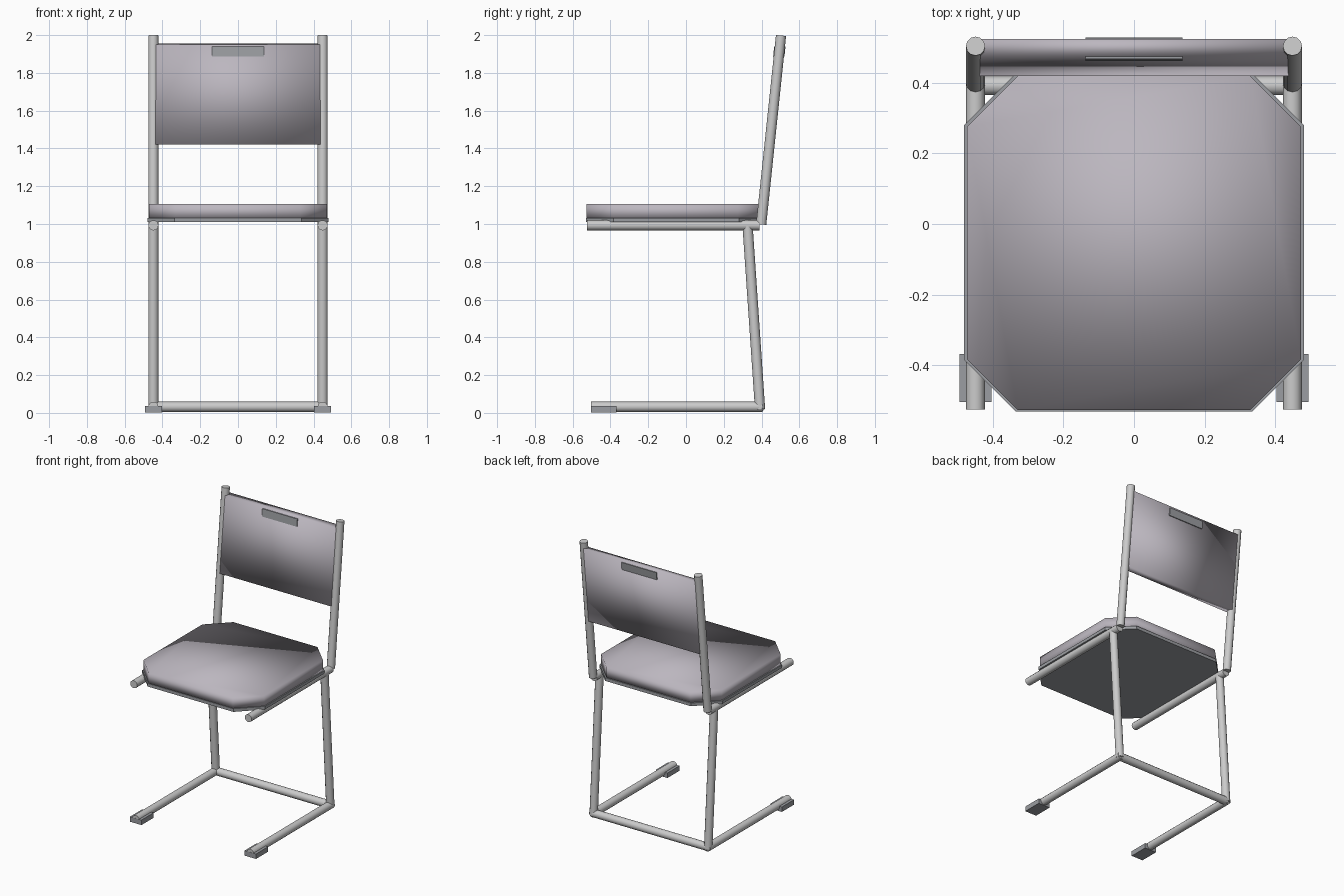
import bpy, bmesh, math
from mathutils import Vector

if "Cube" in bpy.data.objects:
    bpy.data.objects.remove(bpy.data.objects["Cube"])

R = 0.027    # tube radius
X = 0.448    # tube offset from the centre line


def finish(name, bm, angle=None, color=None):
    bmesh.ops.recalc_face_normals(bm, faces=bm.faces)
    mesh = bpy.data.meshes.new(name)
    bm.to_mesh(mesh)
    bm.free()
    ob = bpy.data.objects.new(name, mesh)
    bpy.context.collection.objects.link(ob)
    if color:
        mat = bpy.data.materials.new(name + "_mat")
        mat.diffuse_color = color
        mat.use_nodes = True
        mat.node_tree.nodes["Principled BSDF"].inputs["Base Color"].default_value = mat.diffuse_color
        mesh.materials.append(mat)
    if angle:
        bpy.ops.object.select_all(action='DESELECT')
        ob.select_set(True)
        bpy.context.view_layer.objects.active = ob
        bpy.ops.object.shade_smooth_by_angle(angle=math.radians(angle))
    return ob


def tube(name, a, b):
    a, b = Vector(a), Vector(b)
    bm = bmesh.new()
    bmesh.ops.create_cone(bm, cap_ends=True, segments=12, radius1=R, radius2=R, depth=(b - a).length)
    bm.transform(Vector((0, 0, 1)).rotation_difference(b - a).to_matrix().to_4x4())
    bmesh.ops.translate(bm, verts=bm.verts, vec=(a + b) / 2)
    return finish(name, bm, 40)


def prism(name, pts, vec, angle=None, color=None):
    bm = bmesh.new()
    face = bm.faces.new([bm.verts.new(p) for p in pts])
    ext = bmesh.ops.extrude_face_region(bm, geom=[face], use_keep_orig=True)
    top = [v for v in ext['geom'] if isinstance(v, bmesh.types.BMVert)]
    bmesh.ops.translate(bm, verts=top, vec=vec)
    return finish(name, bm, angle, color)


def octagon(x, y0, y1, c, z):
    return [(-x, y0 + c, z), (-x + c, y0, z), (x - c, y0, z), (x, y0 + c, z),
            (x, y1 - c, z), (x - c, y1, z), (-x + c, y1, z), (-x, y1 - c, z)]


def box(name, x0, x1, y0, y1, z0, z1, color=None):
    return prism(name, [(x0, y0, z0), (x1, y0, z0), (x1, y1, z0), (x0, y1, z0)],
                 (0, 0, z1 - z0), color=color)


FABRIC = (0.50, 0.47, 0.52, 1)
DARK = (0.33, 0.34, 0.36, 1)

# Cantilever tube frame, both sides
for side, s in (("left", -1), ("right", 1)):
    x = s * X
    tube(side + "_floor_rail", (x, -0.502, 0.032), (x, 0.405, 0.032))
    tube(side + "_leg", (x, 0.392, 0.02), (x, 0.326, 0.99))
    tube(side + "_seat_rail", (x, -0.525, 0.993), (x, 0.39, 0.993))
    tube(side + "_back_post", (x, 0.398, 0.998), (x, 0.503, 1.998))
    # Foot pad at the front of the floor rail
    box(side + "_foot_pad", x - 0.045, x + 0.045, -0.503, -0.368, 0.002, 0.037, DARK)
tube("rear_crossbar", (-X, 0.391, 0.032), (X, 0.391, 0.032))

# Seat plate and cushion
prism("seat_plate", octagon(0.48, -0.53, 0.425, 0.145, 1.01), (0, 0, 0.022), color=DARK)
prism("seat_cushion", octagon(0.472, -0.526, 0.418, 0.143, 1.03), (0, 0, 0.075), 95, FABRIC)


# Leaning back panel, parallel to the posts
def post_y(z):
    return 0.398 + 0.105 * (z - 0.998)


d = 0.024
profile = [(post_y(1.42) - d, 1.42), (post_y(1.42) + d, 1.42),
           (post_y(1.955) + d, 1.955), (post_y(1.955) - d, 1.95)]
prism("back_panel", [(-0.44, y, z) for y, z in profile], (0.88, 0, 0), 95, FABRIC)

# Handle grip insert through the top of the panel
grip = [(post_y(z) + k, z) for z, k in ((1.887, -0.03), (1.887, 0.03), (1.94, 0.03), (1.94, -0.03))]
prism("handle_grip", [(-0.137, y, z) for y, z in grip], (0.274, 0, 0), color=DARK)
